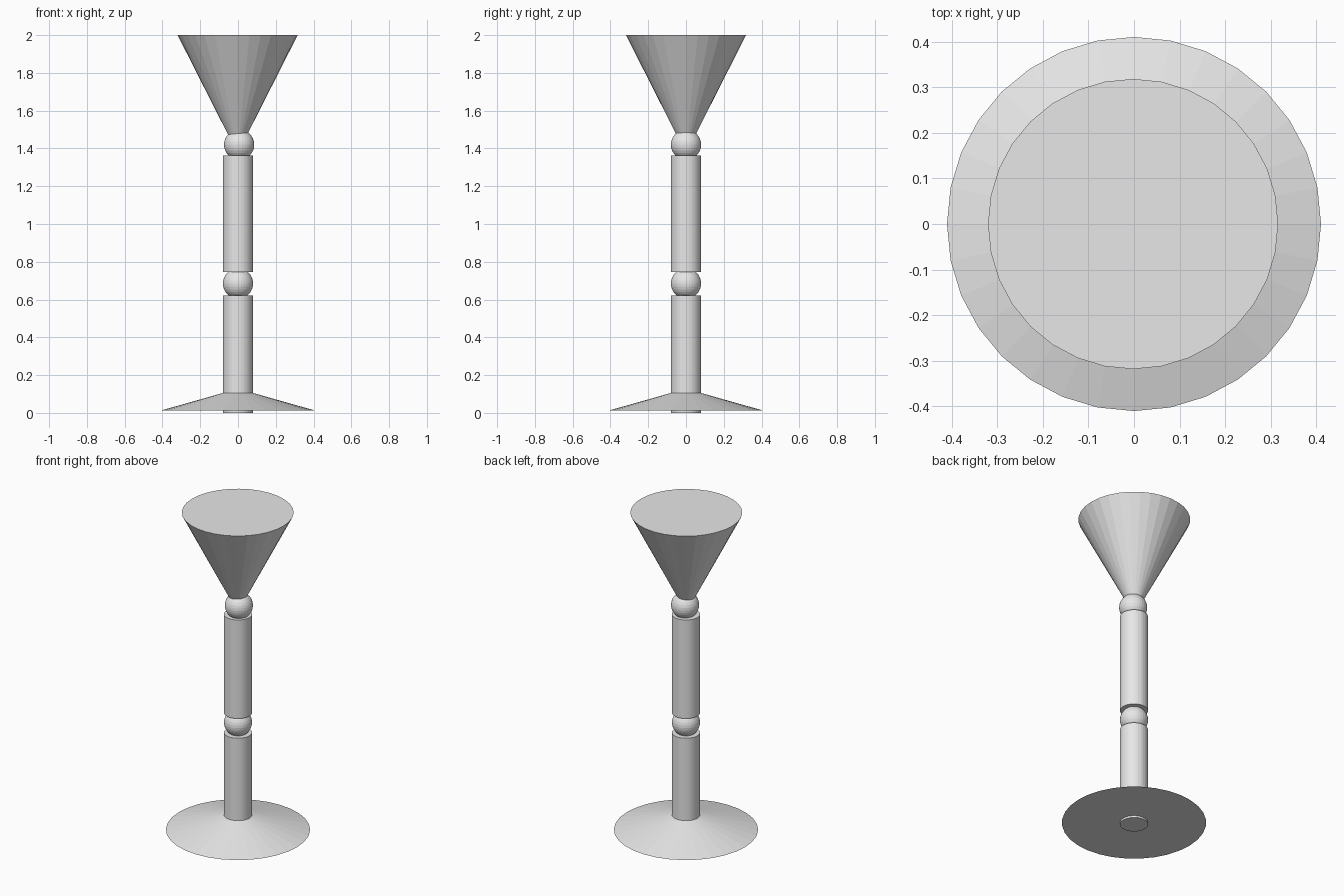
import bpy

if "Cube" in bpy.data.objects:
    bpy.data.objects.remove(bpy.data.objects["Cube"])

grey = bpy.data.materials.new("light grey")
grey.diffuse_color = (0.8, 0.8, 0.8, 1)
grey.use_nodes = True
grey.node_tree.nodes["Principled BSDF"].inputs["Base Color"].default_value = grey.diffuse_color


def finish(name):
    ob = bpy.context.object
    ob.name = name
    ob.data.materials.append(grey)
    return ob


def post(name, z0, z1, r=0.08):
    bpy.ops.mesh.primitive_cylinder_add(vertices=32, radius=r, depth=z1 - z0,
                                        location=(0, 0, (z0 + z1) / 2))
    return finish(name)


def joint(name, x, z, r=0.08):
    bpy.ops.mesh.primitive_uv_sphere_add(segments=32, ring_count=16, radius=r,
                                         location=(x, 0, z))
    return finish(name)


def cone(name, x, z_rim, z_tip, r):
    # the tip may point up (foot) or down (shade)
    z0, z1 = min(z_rim, z_tip), max(z_rim, z_tip)
    r0, r1 = (r, 0) if z_rim < z_tip else (0, r)
    bpy.ops.mesh.primitive_cone_add(vertices=32, radius1=r0, radius2=r1,
                                    depth=z1 - z0, location=(x, 0, (z0 + z1) / 2))
    return finish(name)


# wide foot, with the lower post running through it to the ground
cone("foot", 0, 0.012, 0.128, 0.41)
post("lower_post", 0, 0.622)

# ball joints and upper post
joint("lower_joint", 0, 0.685)
post("upper_post", 0.745, 1.363)
joint("upper_joint", 0.006, 1.42)

# closed conical shade, tip hidden in the upper joint
cone("shade", -0.002, 2.0, 1.373, 0.318)
